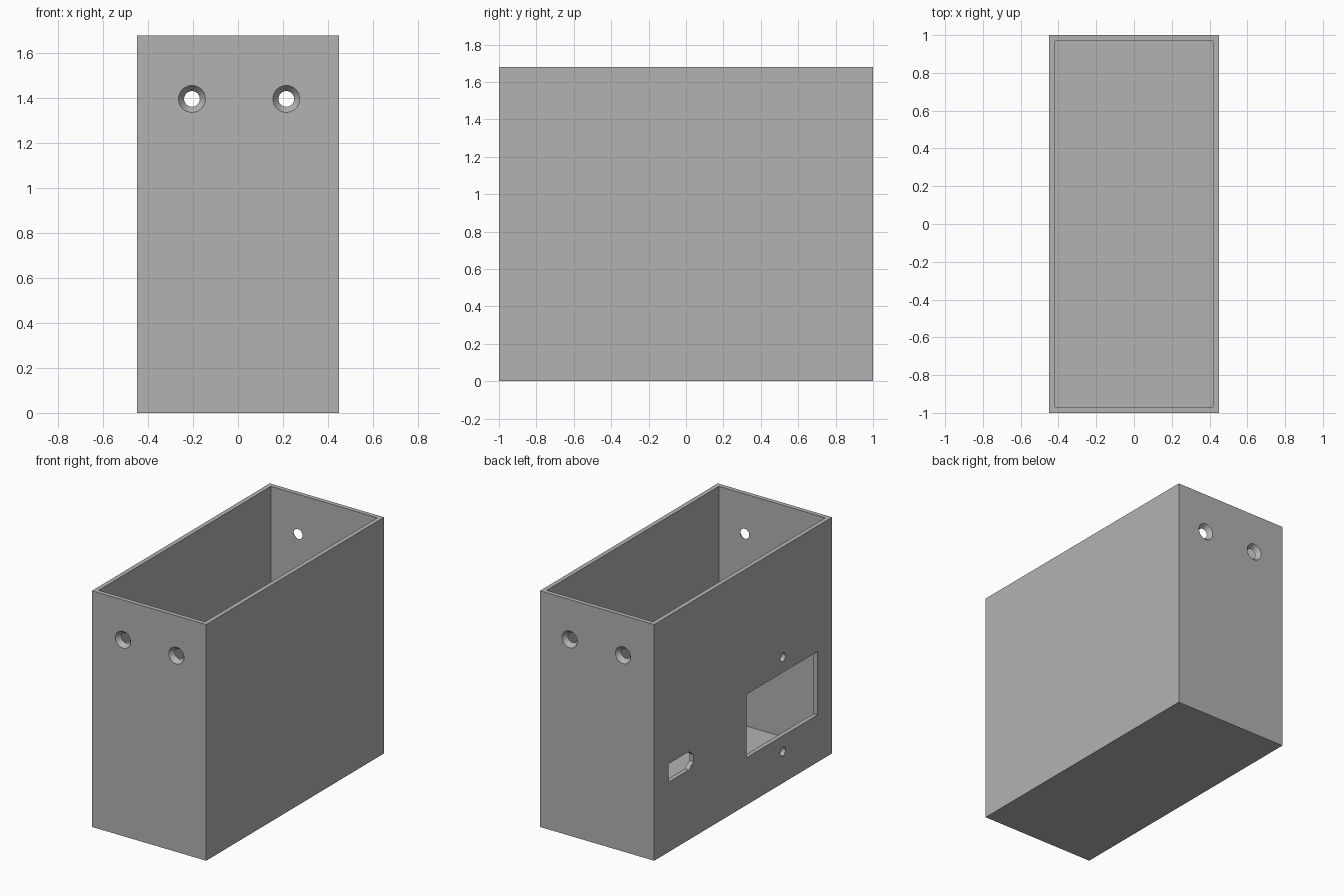
import bpy
import bmesh
import math
from mathutils import Matrix, Vector

default = bpy.data.objects.get("Cube")
if default:
    bpy.data.objects.remove(default, do_unlink=True)

WIDTH, DEPTH, HEIGHT = 0.90, 2.0, 1.68
WALL = 0.032

grey = bpy.data.materials.new("plain grey")
grey.use_nodes = True
grey.diffuse_color = (0.448, 0.448, 0.448, 1)
grey.node_tree.nodes["Principled BSDF"].inputs["Base Color"].default_value = grey.diffuse_color


def make_object(name, bm):
    bmesh.ops.recalc_face_normals(bm, faces=bm.faces)
    mesh = bpy.data.meshes.new(name)
    bm.to_mesh(mesh)
    bm.free()
    obj = bpy.data.objects.new(name, mesh)
    obj.data.materials.append(grey)
    bpy.context.collection.objects.link(obj)
    return obj


def prism(name, outline, x0, x1):
    """Extrude a (y, z) outline along x."""
    bm = bmesh.new()
    face = bm.faces.new([bm.verts.new((x0, y, z)) for y, z in outline])
    out = bmesh.ops.extrude_face_region(bm, geom=[face])
    moved = [v for v in out["geom"] if isinstance(v, bmesh.types.BMVert)]
    bmesh.ops.translate(bm, verts=moved, vec=(x1 - x0, 0, 0))
    return make_object(name, bm)


def cone(name, start, end, r0, r1, sides=32):
    """Round cutter running from start to end."""
    start, end = Vector(start), Vector(end)
    axis = end - start
    turn = axis.to_track_quat("Z", "Y").to_matrix().to_4x4()
    bm = bmesh.new()
    bmesh.ops.create_cone(bm, cap_ends=True, segments=sides, radius1=r0, radius2=r1,
                          depth=axis.length,
                          matrix=Matrix.Translation((start + end) / 2) @ turn)
    return make_object(name, bm)


def rectangle(y0, y1, z0, z1):
    return [(y0, z0), (y1, z0), (y1, z1), (y0, z1)]


# Open-topped case
hx, hy = WIDTH / 2, DEPTH / 2
case = prism("open_case", rectangle(-hy, hy, 0, HEIGHT), -hx, hx)
cutters = [prism("cavity_cutter", rectangle(WALL - hy, hy - WALL, WALL, HEIGHT + 0.1),
                 WALL - hx, hx - WALL)]

# Countersunk screw holes in both end walls
OUTER, INNER, OVER = 0.06, 0.035, 0.2
slope = (OUTER - INNER) / WALL
for side in (-1, 1):
    for x in (-0.205, 0.215):
        over = WALL * OVER
        cutters.append(cone("screw_hole_cutter",
                            (x, side * (hy + over), 1.397),
                            (x, side * (hy - WALL - over), 1.397),
                            OUTER + slope * over, INNER - slope * over))

# Socket window with a screw hole above and below, in the left-hand cut wall
out_x, in_x = -hx - 0.05, -hx + 0.1
cutters.append(prism("socket_cutter", rectangle(-0.836, -0.04, 0.336, 0.787), out_x, in_x))
for z in (0.224, 0.895):
    cutters.append(cone("socket_screw_cutter", (out_x, -0.446, z), (in_x, -0.446, z),
                        0.03, 0.03, 24))

# Cable slot, square at one end and bevelled at the other
mid, half = 0.562, 0.065
slot = [(0.842, mid - half), (0.842, mid + half), (0.61, mid + half),
        (0.56, mid + half * 0.4), (0.56, mid - half * 0.4), (0.61, mid - half)]
cutters.append(prism("cable_slot_cutter", slot, out_x, in_x))

# Cut every opening and discard the cutters
bpy.context.view_layer.objects.active = case
for cutter in cutters:
    mod = case.modifiers.new("cut", "BOOLEAN")
    mod.operation = "DIFFERENCE"
    mod.solver = "EXACT"
    mod.object = cutter
    bpy.ops.object.modifier_apply(modifier=mod.name)
    bpy.data.objects.remove(cutter, do_unlink=True)

bpy.ops.object.select_all(action="DESELECT")
case.select_set(True)
bpy.ops.object.shade_smooth_by_angle(angle=math.radians(30))
